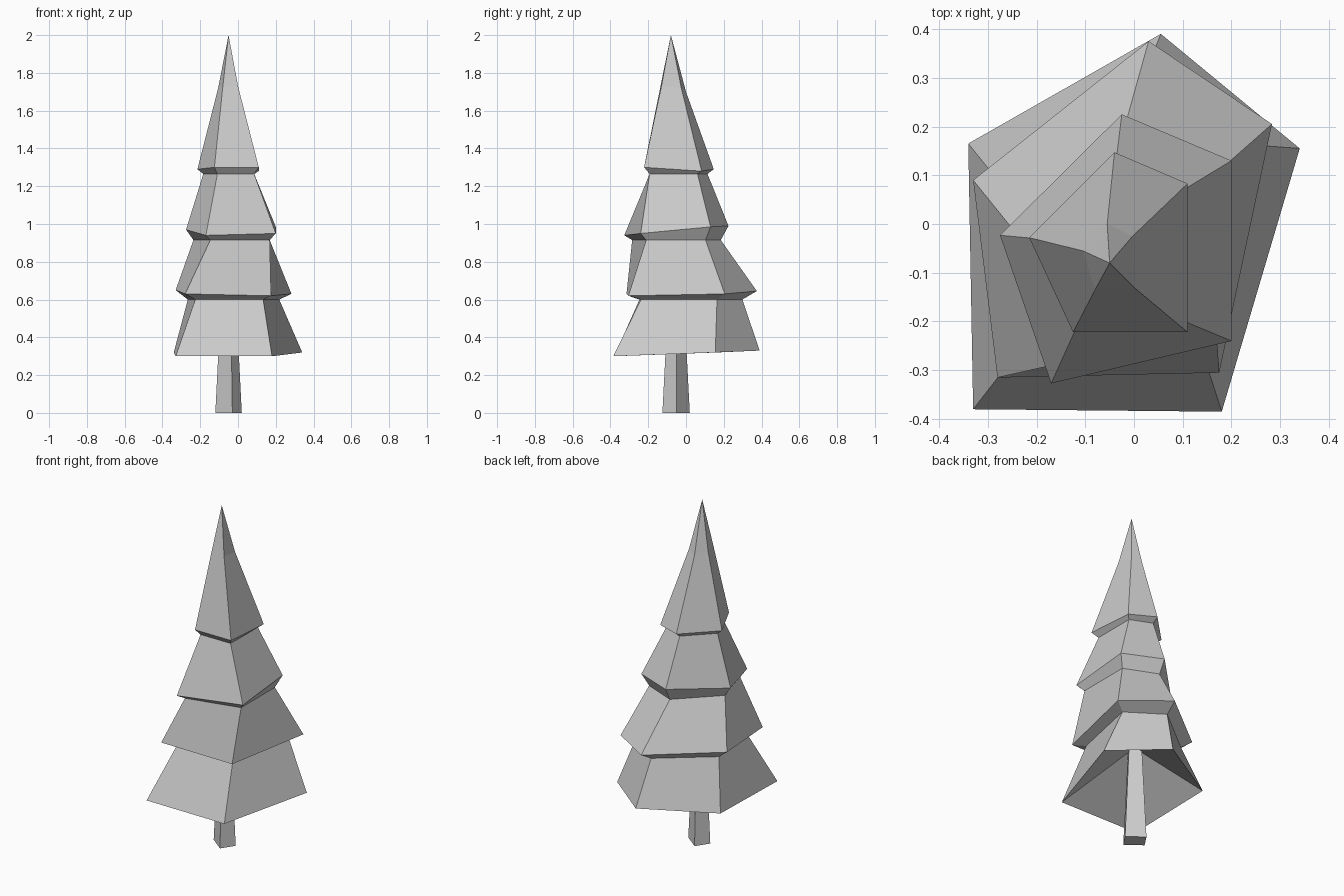
import bpy
import bmesh
from mathutils import Vector

cube = bpy.data.objects.get("Cube")
if cube:
    bpy.data.objects.remove(cube)

grey = bpy.data.materials.new("pale grey")
grey.use_nodes = True
tint = (0.6, 0.6, 0.6, 1)
grey.diffuse_color = tint
grey.node_tree.nodes["Principled BSDF"].inputs["Base Color"].default_value = tint


def loft(name, rings, cap_start=False, cap_end=False):
    """Skin a stack of equal-sided rings; a one-point ring closes to a tip."""
    bm = bmesh.new()
    loops = [[bm.verts.new(p) for p in ring] for ring in rings]
    for a, b in zip(loops, loops[1:]):
        n = max(len(a), len(b))
        for i in range(n):
            j = (i + 1) % n
            if len(a) == 1:
                bm.faces.new((a[0], b[j], b[i]))
            elif len(b) == 1:
                bm.faces.new((a[i], a[j], b[0]))
            else:
                bm.faces.new((a[i], a[j], b[j], b[i]))
    if cap_start:
        bm.faces.new(loops[0])
    if cap_end:
        bm.faces.new(loops[-1])
    bmesh.ops.recalc_face_normals(bm, faces=bm.faces)
    mesh = bpy.data.meshes.new(name)
    bm.to_mesh(mesh)
    bm.free()
    mesh.materials.append(grey)
    obj = bpy.data.objects.new(name, mesh)
    bpy.context.collection.objects.link(obj)
    return obj


def tuck(ring, scale, z):
    """Shrink a rim towards its middle, at a new height."""
    mid = sum((Vector(p) for p in ring), Vector()) / len(ring)
    out = [mid.lerp(Vector(p), scale) for p in ring]
    for p in out:
        p.z = z
    return out


# Uneven five-sided rims, each from the left-hand corner round by the front
rim_low = [(-.34, .165, .32), (-.33, -.38, .3), (.18, -.385, .3),
           (.34, .155, .32), (.055, .39, .33)]
rim_mid = [(-.33, .09, .65), (-.28, -.315, .63), (.175, -.305, .62),
           (.283, .205, .63), (.03, .375, .645)]
rim_high = [(-.275, -.023, .97), (-.17, -.327, .94), (.2, -.24, .95),
            (.2, .13, .985), (-.025, .225, .99)]
rim_top = [(-.215, -.028, 1.29), (-.125, -.222, 1.3), (.11, -.222, 1.3),
           (.11, .083, 1.28), (-.04, .147, 1.29)]
spire = [(-.105, -.055, 1.72), (-.08, -.135, 1.73), (0, -.13, 1.73),
         (-.003, -.025, 1.72), (-.055, 0, 1.7)]

# Foliage: hollow underside, four skirts with tucked undersides, pointed tip
loft("foliage", [
    [(-.045, -.05, .57)],
    rim_low, tuck(rim_mid, .79, .6),
    rim_mid, tuck(rim_high, .85, .915),
    rim_high, tuck(rim_top, .83, 1.265),
    rim_top, spire,
    [(-.05, -.08, 2)],
])

# Trunk: tapered, four-sided, turned off square
foot = [(-.12, -.055, 0), (-.03, -.125, 0), (.02, -.05, 0), (-.07, .02, 0)]
loft("trunk", [foot, tuck(foot, .6, .56)], cap_start=True, cap_end=True)
